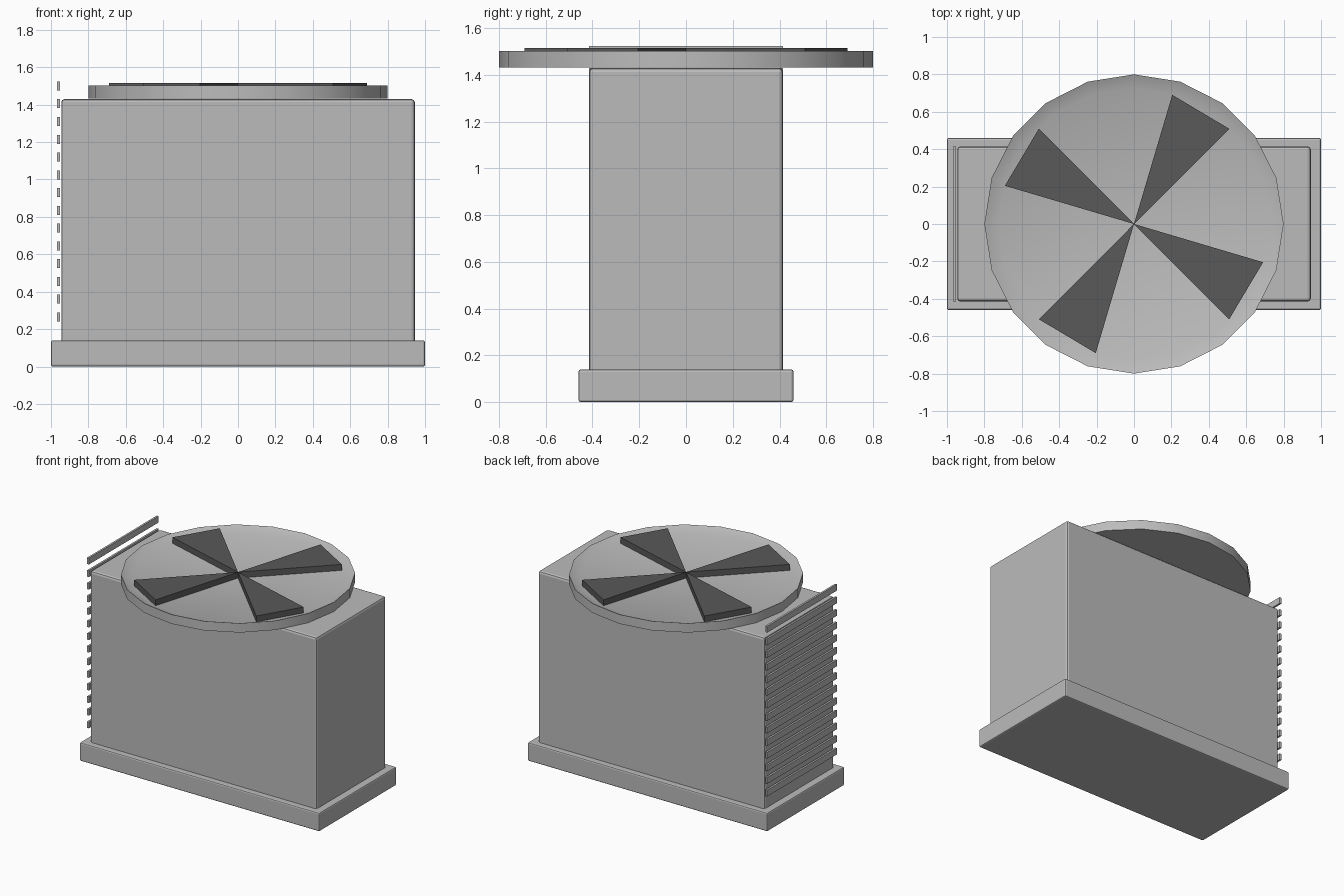
import bpy, bmesh, math
from mathutils import Matrix

cube = bpy.data.objects.get("Cube")
if cube:
    bpy.data.objects.remove(cube, do_unlink=True)


def make_material(name, value):
    mat = bpy.data.materials.new(name)
    mat.use_nodes = True
    color = (value, value, value, 1)
    mat.diffuse_color = color
    mat.node_tree.nodes["Principled BSDF"].inputs["Base Color"].default_value = color
    return mat


casing_grey = make_material("casing grey", 0.5)
blade_grey = make_material("dark blade grey", 0.1)


def add_object(name, bm, mat):
    bmesh.ops.recalc_face_normals(bm, faces=bm.faces)
    mesh = bpy.data.meshes.new(name)
    bm.to_mesh(mesh)
    bm.free()
    mesh.materials.append(mat)
    obj = bpy.data.objects.new(name, mesh)
    bpy.context.collection.objects.link(obj)
    return obj


def box(name, low, high, bevel=0):
    size = [h - l for l, h in zip(low, high)]
    centre = [(h + l) / 2 for l, h in zip(low, high)]
    bm = bmesh.new()
    bmesh.ops.create_cube(bm, size=1, matrix=Matrix.Translation(centre) @ Matrix.Diagonal((*size, 1)))
    obj = add_object(name, bm, casing_grey)
    if bevel:
        mod = obj.modifiers.new("edge bevel", "BEVEL")
        mod.width = bevel
        mod.segments = 2
    return obj


# Plinth and cabinet
box("base_plinth", (-1, -0.46, 0), (1, 0.46, 0.14), 0.01)
box("cabinet", (-0.945, -0.415, 0.12), (0.945, 0.415, 1.43), 0.017)

# Louvre slats up the right side
for i in range(14):
    z = 0.265 + i * 0.095
    box(f"louvre_{i + 1}", (-0.968, -0.415, z - 0.024), (-0.953, 0.415, z + 0.024))

# Fan housing: a disc with a raised rim
bm = bmesh.new()
bmesh.ops.create_cone(bm, cap_ends=True, segments=20, radius1=0.8, radius2=0.8, depth=0.07,
                      matrix=Matrix.Translation((0, 0, 1.467)))
top = max(bm.faces, key=lambda f: f.calc_center_median().z)
bmesh.ops.inset_region(bm, faces=[top], thickness=0.073)
bmesh.ops.translate(bm, verts=top.verts, vec=(0, 0, -0.032))
housing = add_object("fan_housing", bm, casing_grey)
bpy.context.view_layer.objects.active = housing
housing.select_set(True)
bpy.ops.object.shade_smooth_by_angle(angle=math.radians(30))
housing.select_set(False)

# Four wedge blades
for i in range(4):
    start = math.radians(45 + 90 * i)
    end = start + math.radians(28.5)
    bm = bmesh.new()
    points = [(0, 0)] + [(0.72 * math.cos(a), 0.72 * math.sin(a)) for a in (start, end)]
    face = bm.faces.new([bm.verts.new((x, y, 1.468)) for x, y in points])
    extruded = bmesh.ops.extrude_face_region(bm, geom=[face])["geom"]
    bmesh.ops.translate(bm, vec=(0, 0, 0.047),
                        verts=[v for v in extruded if isinstance(v, bmesh.types.BMVert)])
    add_object(f"fan_blade_{i + 1}", bm, blade_grey)
